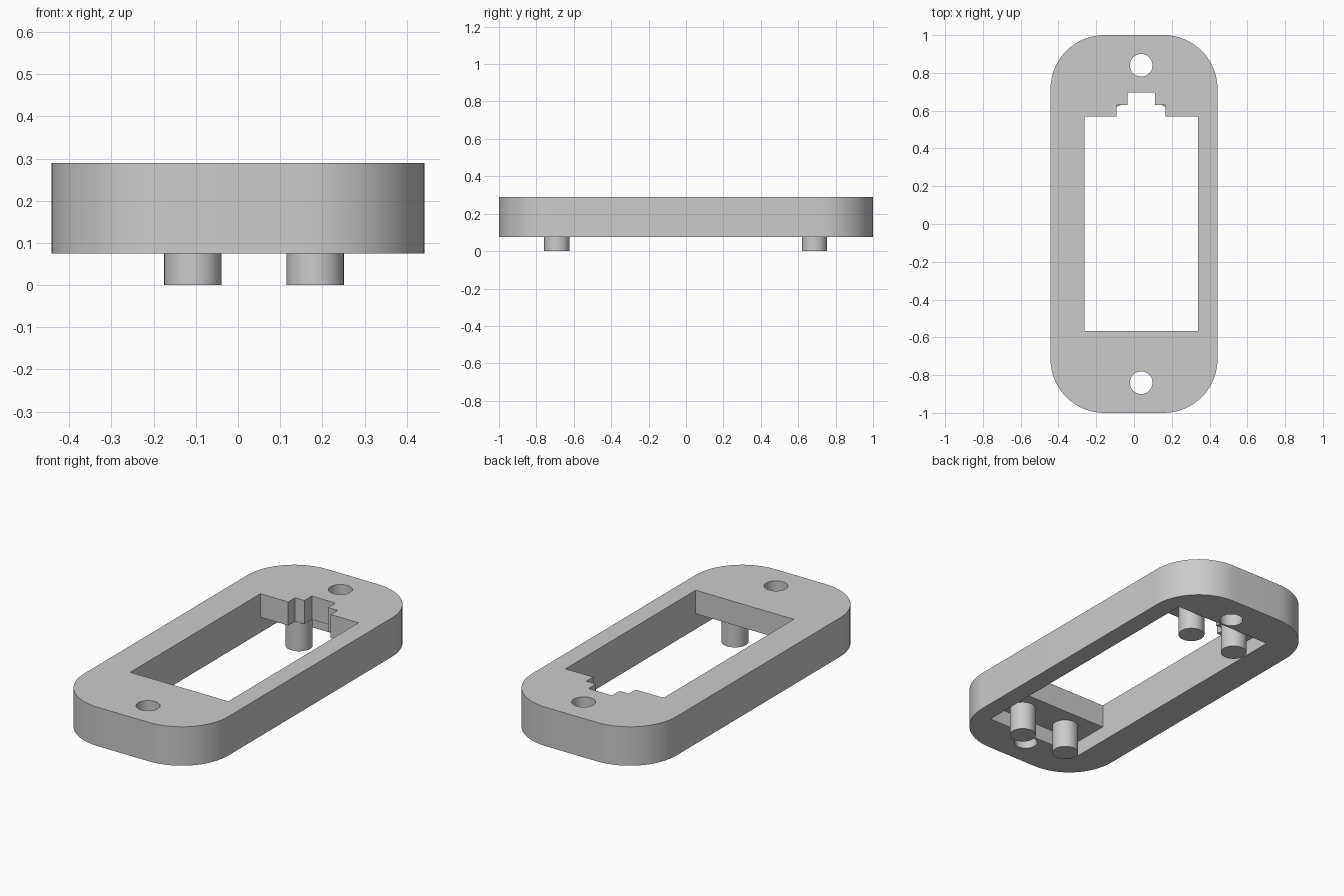
import bpy, bmesh
from math import cos, sin, pi, radians

if "Cube" in bpy.data.objects:
    bpy.data.objects.remove(bpy.data.objects["Cube"])

W, L, R = 0.442, 1.0, 0.285           # half width, half length, corner radius
BASE, PLATE, TOP = 0.075, 0.16, 0.29  # rim bottom, plate underside, top
X0, X1 = -0.262, 0.338                # opening sides


def prism(name, pts, z0, z1):
    """Extrude a counter-clockwise outline from z0 to z1."""
    bm = bmesh.new()
    face = bm.faces.new([bm.verts.new((x, y, z0)) for x, y in pts])
    ext = bmesh.ops.extrude_face_region(bm, geom=[face])
    verts = [v for v in ext["geom"] if isinstance(v, bmesh.types.BMVert)]
    bmesh.ops.translate(bm, verts=verts, vec=(0, 0, z1 - z0))
    bmesh.ops.recalc_face_normals(bm, faces=bm.faces)
    mesh = bpy.data.meshes.new(name)
    bm.to_mesh(mesh)
    bm.free()
    obj = bpy.data.objects.new(name, mesh)
    bpy.context.collection.objects.link(obj)
    return obj


def arc(cx, cy, r, a0, a1, n):
    return [(cx + r * cos(a0 + (a1 - a0) * i / n),
             cy + r * sin(a0 + (a1 - a0) * i / n)) for i in range(n + 1)]


def circle(cx, cy, r, n=40):
    return arc(cx, cy, r, 0, 2 * pi, n)[:-1]


def activate(obj):
    bpy.ops.object.select_all(action='DESELECT')
    obj.select_set(True)
    bpy.context.view_layer.objects.active = obj


def cut(target, cutter):
    mod = target.modifiers.new("cut", 'BOOLEAN')
    mod.operation, mod.solver, mod.object = 'DIFFERENCE', 'EXACT', cutter
    activate(target)
    bpy.ops.object.modifier_apply(modifier=mod.name)
    bpy.data.objects.remove(cutter)


def smooth(obj):
    activate(obj)
    bpy.ops.object.shade_smooth_by_angle(angle=radians(30))


# Rounded frame body
outline = []
for i, (sx, sy) in enumerate([(1, 1), (-1, 1), (-1, -1), (1, -1)]):
    outline += arc(sx * (W - R), sy * (L - R), R, i * pi / 2, (i + 1) * pi / 2, 16)
frame = prism("frame", outline, BASE, TOP)

# Recess in the underside
cut(frame, prism("recess_cutter",
                 [(X0, -0.77), (X1, -0.77), (X1, 0.77), (X0, 0.77)], 0, PLATE))

# Window with stepped notch at the back
cut(frame, prism("window_cutter", [
    (X0, -0.567), (X1, -0.567), (X1, 0.57), (0.168, 0.57), (0.168, 0.63),
    (0.11, 0.63), (0.11, 0.695), (-0.035, 0.695), (-0.035, 0.63),
    (-0.092, 0.63), (-0.092, 0.57), (X0, 0.57)], 0.12, 0.4))

# Screw holes
for sy in (-1, 1):
    cut(frame, prism("hole_cutter", circle(0.038, sy * 0.84, 0.06), 0, 0.4))
smooth(frame)

# Locating pegs under the plate
for end, y in (("front", -0.69), ("back", 0.687)):
    for side, x in (("left", -0.107), ("right", 0.183)):
        smooth(prism(f"peg_{end}_{side}", circle(x, y, 0.068), 0, PLATE + 0.002))
